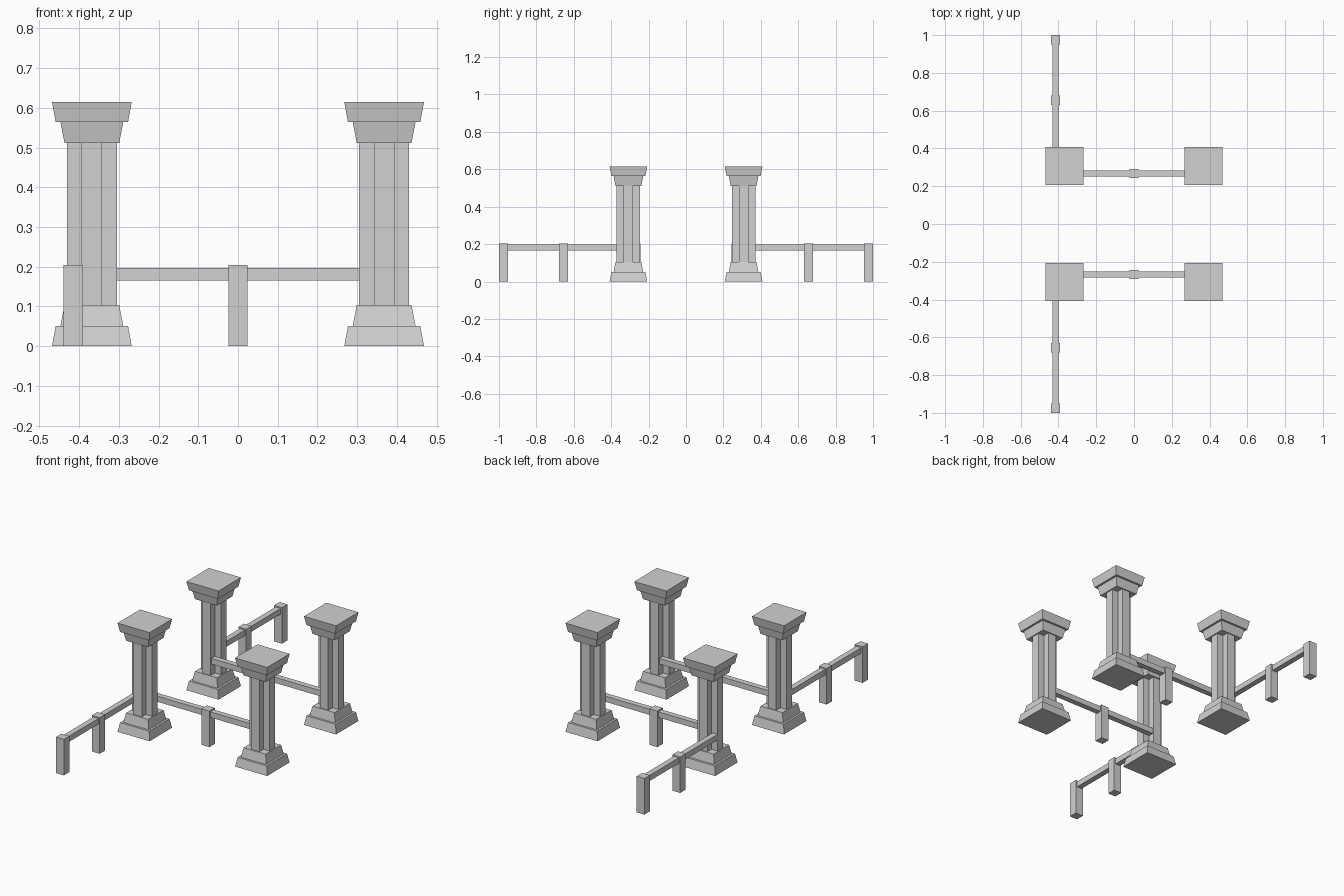
import bpy, bmesh

old = bpy.data.objects.get("Cube")
if old:
    bpy.data.objects.remove(old, do_unlink=True)

stone = bpy.data.materials.new("grey stone")
stone.use_nodes = True
colour = (0.64, 0.64, 0.64, 1)
stone.diffuse_color = colour
stone.node_tree.nodes["Principled BSDF"].inputs["Base Color"].default_value = colour


def extrude(name, outlines, loc=(0, 0, 0)):
    """Loft a solid through (z, outline) sections with matching point counts."""
    bm = bmesh.new()
    rings = [[bm.verts.new((x, y, z)) for x, y in pts] for z, pts in outlines]
    n = len(rings[0])
    for low, high in zip(rings, rings[1:]):
        for i in range(n):
            j = (i + 1) % n
            bm.faces.new((low[i], low[j], high[j], high[i]))
    bm.faces.new(rings[0][::-1])
    bm.faces.new(rings[-1])
    bmesh.ops.recalc_face_normals(bm, faces=bm.faces[:])
    mesh = bpy.data.meshes.new(name)
    bm.to_mesh(mesh)
    bm.free()
    mesh.materials.append(stone)
    obj = bpy.data.objects.new(name, mesh)
    obj.location = loc
    bpy.context.collection.objects.link(obj)
    return obj


def square(r):
    return [(-r, -r), (r, -r), (r, r), (-r, r)]


def cross(r, a):
    """Plus-shaped outline: arm reach r, half arm width a."""
    quarter = [(r, -a), (r, a), (a, a)]
    pts = []
    for _ in range(4):
        pts += quarter
        quarter = [(-y, x) for x, y in quarter]
    return pts


def box(name, x0, x1, y0, y1, z0, z1):
    pts = [(x0, y0), (x1, y0), (x1, y1), (x0, y1)]
    return extrude(name, [(z0, pts), (z1, pts)])


def post(name, x, y):
    r = 0.0245
    box(name, x - r, x + r, y - r, y + r, 0, 0.204)


PX, PY = 0.368, 0.308        # pillar centres
RAIL_Y, FENCE_X = 0.267, -0.415
HALF = 0.016                 # half rail thickness
RAIL_Z = (0.165, 0.197)

# Stepped profile shared by base and capital: (height, half width)
steps = [(0, 0.1005), (0.051, 0.091), (0.051, 0.079), (0.103, 0.069)]
TOP = 0.615

for side, sy in (("front", -1), ("back", 1)):
    # Pillars with cross-shaped shafts
    for hand, sx in (("right", -1), ("left", 1)):
        tag = f"{side}_{hand}"
        at = (sx * PX, sy * PY, 0)
        extrude(f"{tag}_pillar_base", [(z, square(r)) for z, r in steps], at)
        extrude(f"{tag}_pillar_capital",
                [(TOP - z, square(r)) for z, r in reversed(steps)], at)
        outline = cross(0.063, 0.0255)
        extrude(f"{tag}_pillar_shaft", [(0.1, outline), (0.515, outline)], at)

    # Rail joining the two pillars, with its middle post
    y = sy * RAIL_Y
    box(f"{side}_cross_rail", -PX + 0.02, PX - 0.02, y - HALF, y + HALF, *RAIL_Z)
    post(f"{side}_cross_post", 0, y)

    # Fence running outwards from the right pillar
    ends = sorted((sy * (PY + 0.02), sy * 0.975))
    box(f"{side}_fence_rail", FENCE_X - HALF, FENCE_X + HALF, *ends, *RAIL_Z)
    post(f"{side}_fence_middle_post", FENCE_X, sy * 0.655)
    post(f"{side}_fence_end_post", FENCE_X, sy * 0.9755)
